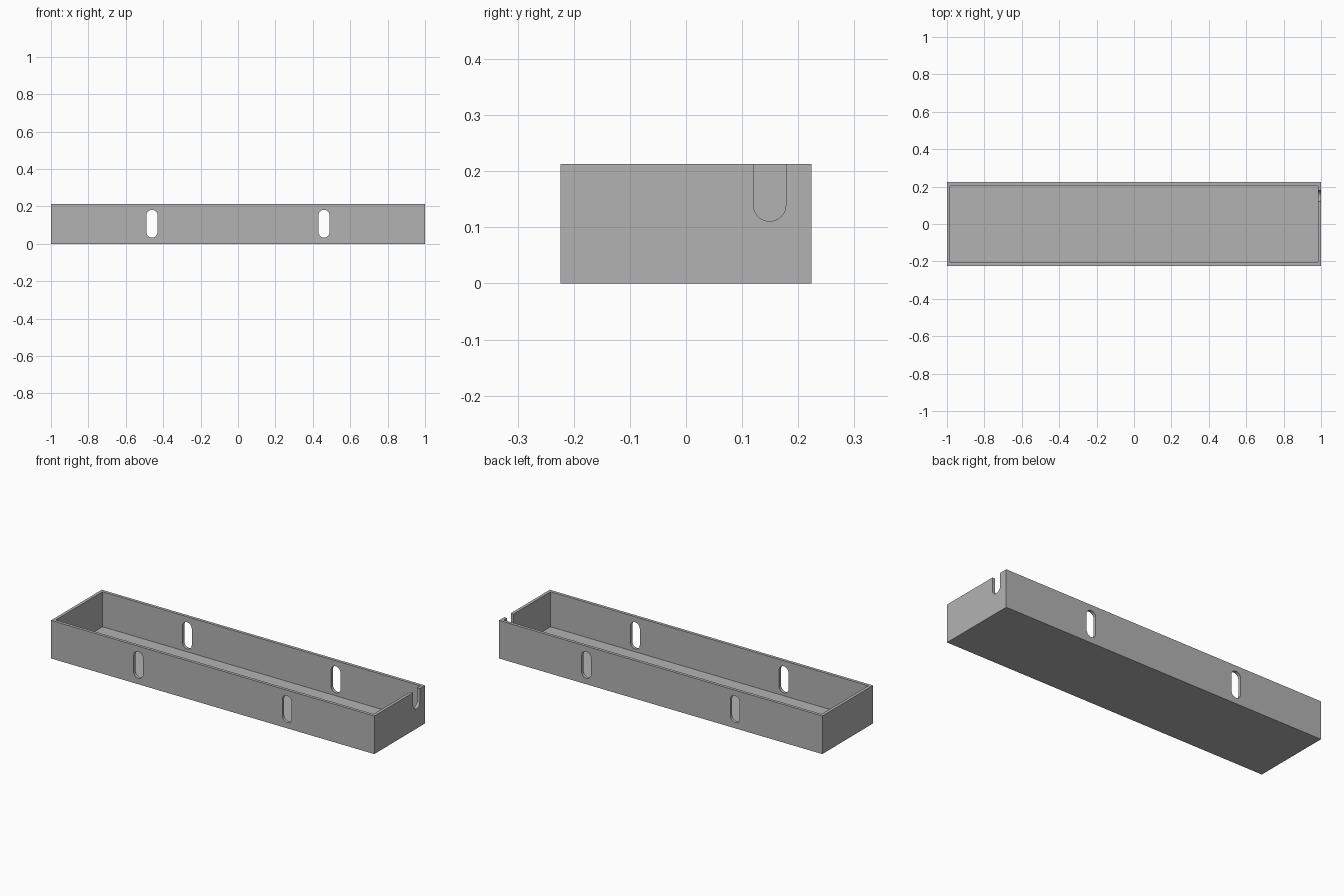
import bpy
import math
from mathutils import Matrix, Vector

cube = bpy.data.objects.get("Cube")
if cube:
    bpy.data.objects.remove(cube, do_unlink=True)

LENGTH, DEPTH, HEIGHT = 2.0, 0.448, 0.213
WALL = 0.017
SLOT_R = 0.029

# Single grey material
grey = bpy.data.materials.new("plain grey")
grey.use_nodes = True
colour = (0.45, 0.45, 0.45, 1)
grey.diffuse_color = colour
grey.node_tree.nodes["Principled BSDF"].inputs["Base Color"].default_value = colour


def add_prism(name, outline, thickness, matrix):
    """Extrude a counter-clockwise outline symmetrically along local z."""
    n = len(outline)
    verts = [(x, y, s * thickness / 2) for s in (-1, 1) for x, y in outline]
    faces = [tuple(reversed(range(n))), tuple(range(n, 2 * n))]
    faces += [(i, (i + 1) % n, n + (i + 1) % n, n + i) for i in range(n)]
    mesh = bpy.data.meshes.new(name)
    mesh.from_pydata([matrix @ Vector(v) for v in verts], [], faces)
    mesh.materials.append(grey)
    obj = bpy.data.objects.new(name, mesh)
    bpy.context.collection.objects.link(obj)
    return obj


def rectangle(w, d):
    return [(-w / 2, -d / 2), (w / 2, -d / 2), (w / 2, d / 2), (-w / 2, d / 2)]


def slot(radius, low, high, steps=16):
    """Upright slot with rounded ends; low and high are the arc centres."""
    arc = [math.pi * i / steps for i in range(steps + 1)]
    top = [(radius * math.cos(a), high + radius * math.sin(a)) for a in arc]
    bottom = [(-radius * math.cos(a), low - radius * math.sin(a)) for a in arc]
    return top + bottom


# Tray body
tray = add_prism("tray", rectangle(LENGTH, DEPTH), HEIGHT,
                 Matrix.Translation((0, 0, HEIGHT / 2)))

# Hollow interior, open at the top
cutters = [add_prism("interior_cutter", rectangle(LENGTH - 2 * WALL, DEPTH - 2 * WALL),
                     HEIGHT, Matrix.Translation((0, 0, HEIGHT / 2 + WALL)))]

# Two slots passing through both long walls
upright = Matrix.Rotation(math.pi / 2, 4, "X")
for x in (-0.46, 0.46):
    cutters.append(add_prism("slot_cutter", slot(SLOT_R, 0.033 + SLOT_R, 0.182 - SLOT_R),
                             DEPTH * 2, Matrix.Translation((x, 0, 0)) @ upright))

# Cable notch, open at the top of the left end wall
turn = Matrix.Rotation(math.pi / 2, 4, "Z")
cutters.append(add_prism("notch_cutter", slot(SLOT_R, 0.111 + SLOT_R, HEIGHT + 0.1),
                         0.1, Matrix.Translation((LENGTH / 2, 0.149, 0)) @ turn @ upright))

# Cut the openings and bake the result
for cutter in cutters:
    cutter.hide_render = True
    cut = tray.modifiers.new("cut", "BOOLEAN")
    cut.operation = "DIFFERENCE"
    cut.solver = "EXACT"
    cut.object = cutter

bpy.ops.object.select_all(action="DESELECT")
tray.select_set(True)
bpy.context.view_layer.objects.active = tray
for modifier in list(tray.modifiers):
    bpy.ops.object.modifier_apply(modifier=modifier.name)
for cutter in cutters:
    bpy.data.objects.remove(cutter, do_unlink=True)

bpy.ops.object.shade_smooth_by_angle(angle=math.radians(30))
